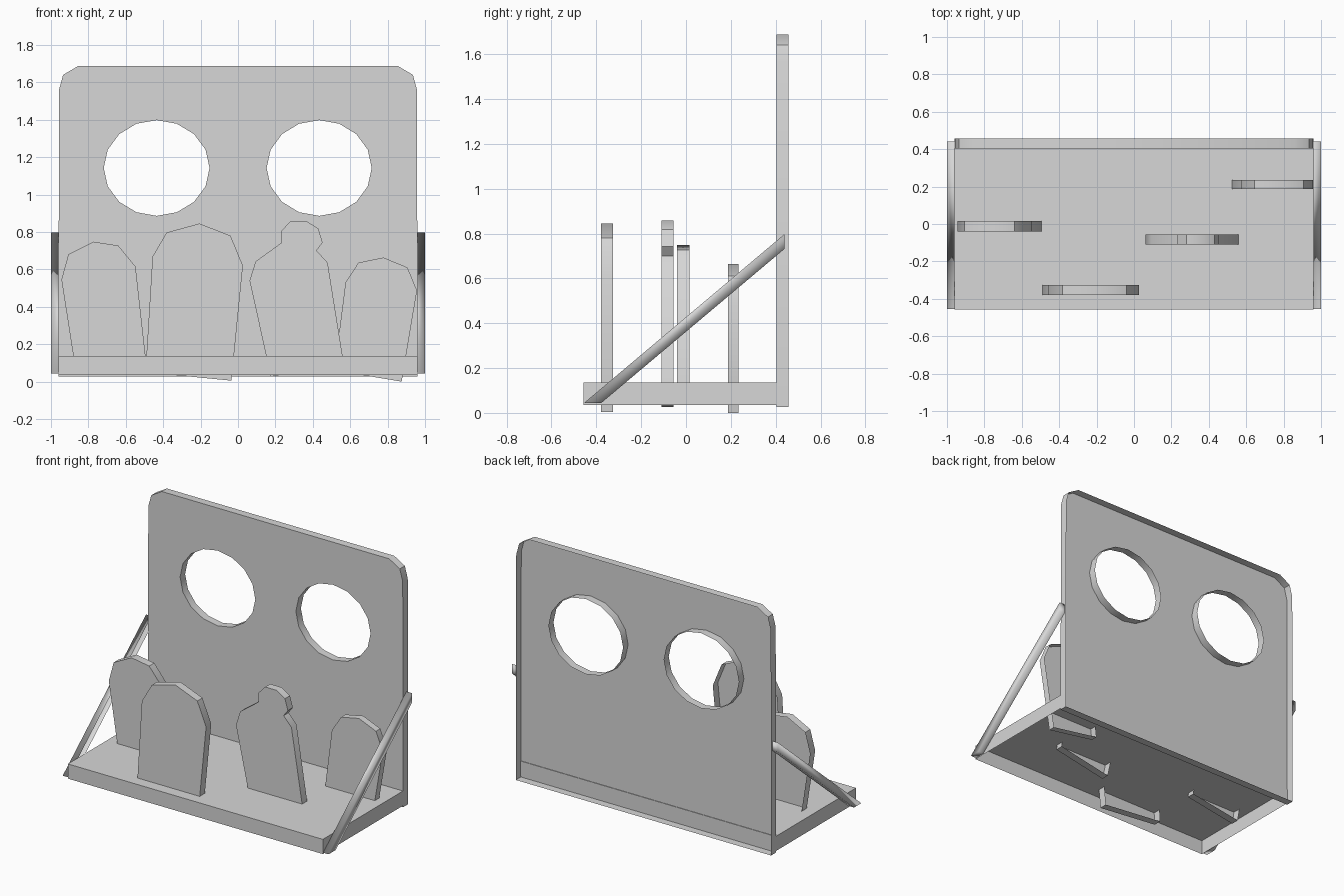
import bpy
import bmesh
from math import cos, sin, pi, radians

old = bpy.data.objects.get("Cube")
if old:
    bpy.data.objects.remove(old)

grey = bpy.data.materials.new("plain grey")
grey.use_nodes = True
colour = (0.68, 0.68, 0.68, 1)
grey.diffuse_color = colour
grey.node_tree.nodes["Principled BSDF"].inputs["Base Color"].default_value = colour


def shell(name, loops, place, near, far, smooth=40):
    """Open-backed board: one face at near, walls running to far.
    place turns an outline point and a depth into a position;
    loops after the first are holes."""
    bm = bmesh.new()
    rims = []
    for loop in loops:
        front = [bm.verts.new(place(a, b, near)) for a, b in loop]
        back = [bm.verts.new(place(a, b, far)) for a, b in loop]
        n = len(loop)
        for i in range(n):
            j = (i + 1) % n
            rims.append(bm.edges.new((front[i], front[j])))
            bm.faces.new((front[i], front[j], back[j], back[i]))
    bmesh.ops.triangle_fill(bm, use_beauty=True, use_dissolve=False, edges=rims)
    bmesh.ops.recalc_face_normals(bm, faces=bm.faces)
    me = bpy.data.meshes.new(name)
    bm.to_mesh(me)
    bm.free()
    me.materials.append(grey)
    ob = bpy.data.objects.new(name, me)
    bpy.context.collection.objects.link(ob)
    bpy.ops.object.select_all(action='DESELECT')
    ob.select_set(True)
    bpy.context.view_layer.objects.active = ob
    bpy.ops.object.shade_smooth_by_angle(angle=radians(smooth))


def upright(a, b, depth):
    return (a, depth, b)


def level(a, b, depth):
    return (a, b, depth)


def sideways(a, b, depth):
    return (depth, a, b)


def oval(cx, cz, rx, rz, n=16):
    return [(cx + rx * cos(2 * pi * i / n), cz + rz * sin(2 * pi * i / n))
            for i in range(n)]


# Floor tray, open underneath
shell("base", [[(-0.959, -0.458), (0.959, -0.458), (0.959, 0.407), (-0.959, 0.407)]],
      level, 0.136, 0.036)

# Back board with clipped corners and two oval openings, open behind
half = [(0.96, 0.026), (0.957, 1.56), (0.935, 1.64), (0.855, 1.687)]
outline = half + [(-x, z) for x, z in reversed(half)]
shell("back_panel",
      [outline, oval(-0.435, 1.142, 0.283, 0.256), oval(0.434, 1.142, 0.281, 0.256)],
      upright, 0.403, 0.457)

# Four standing tabs whose feet poke through the floor, open behind
shell("left_end_tab", [[
    (-0.866, 0.045), (-0.944, 0.545), (-0.907, 0.68), (-0.773, 0.748),
    (-0.64, 0.727), (-0.548, 0.615), (-0.491, 0.105)]], upright, -0.04, 0.015)
shell("front_tab", [[
    (-0.495, 0.05), (-0.457, 0.668), (-0.382, 0.797), (-0.206, 0.845),
    (-0.04, 0.78), (0.026, 0.62), (-0.035, 0.005)]], upright, -0.38, -0.325)
shell("knobbed_tab", [[
    (0.175, 0.026), (0.062, 0.54), (0.094, 0.642), (0.233, 0.743),
    (0.233, 0.807), (0.281, 0.858), (0.366, 0.858), (0.43, 0.818),
    (0.452, 0.743), (0.42, 0.7), (0.479, 0.636), (0.565, 0.1)]],
    upright, -0.11, -0.056)
shell("right_end_tab", [[
    (0.515, 0.06), (0.575, 0.53), (0.644, 0.636), (0.778, 0.663),
    (0.906, 0.61), (0.957, 0.487), (0.875, 0.0)]], upright, 0.188, 0.235)

# Sloping side braces, flat-cut at the floor and plumb-cut at the back
for side, name in ((-1, "right_brace"), (1, "left_brace")):
    shell(name, [[(-0.455, 0.044), (-0.378, 0.044), (0.44, 0.732), (0.44, 0.798)]],
          sideways, side, side * 0.959, smooth=180)
